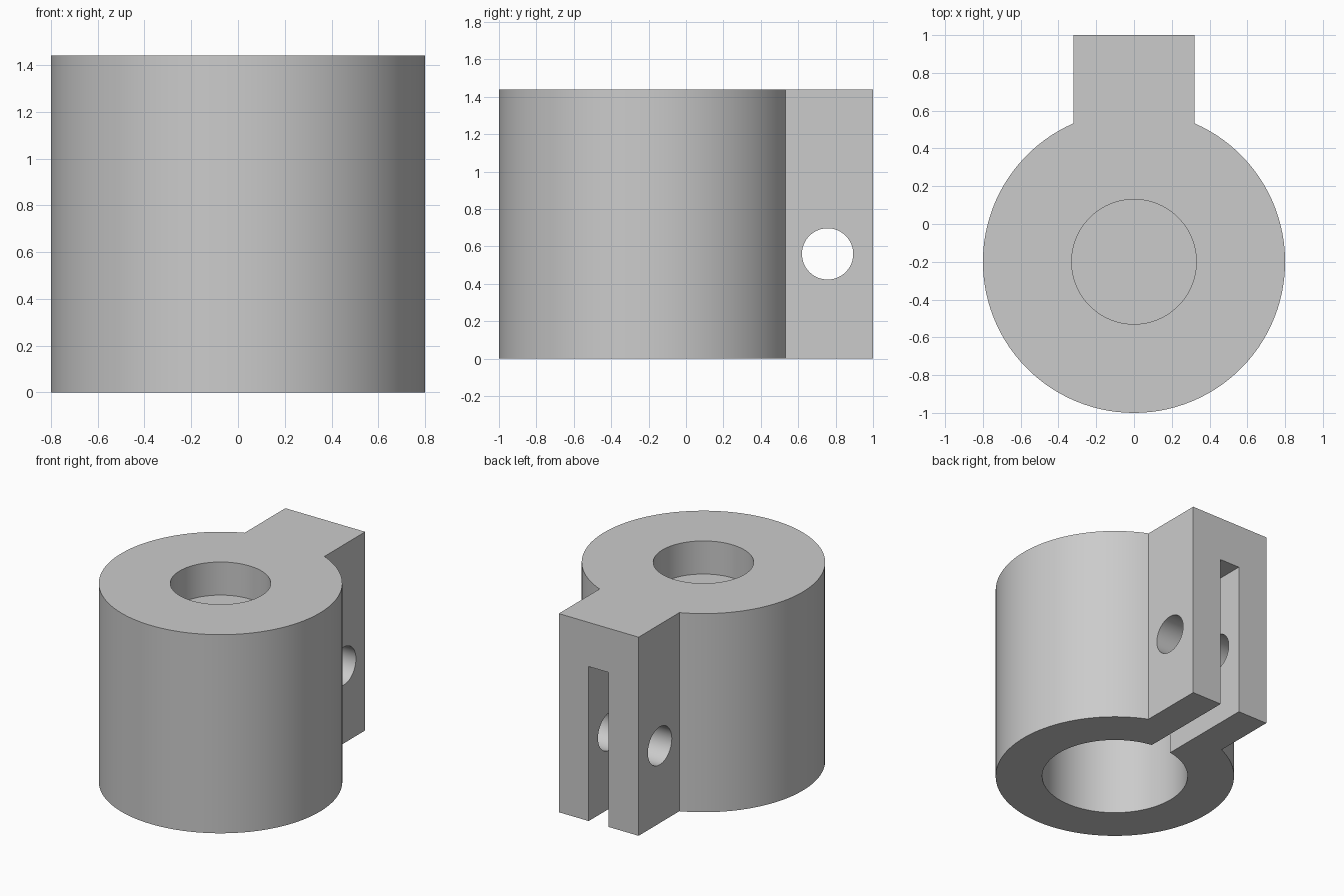
import bpy, bmesh, math
from mathutils import Matrix

cube = bpy.data.objects.get("Cube")
if cube:
    bpy.data.objects.remove(cube, do_unlink=True)

AXIS_Y = -0.2      # centre of the round body
HEIGHT = 1.44
CEILING = 1.12     # top of the lower bore and of the slot

grey = bpy.data.materials.new("plain grey")
grey.use_nodes = True
colour = (0.6, 0.6, 0.6, 1)
grey.diffuse_color = colour
grey.node_tree.nodes["Principled BSDF"].inputs["Base Color"].default_value = colour


def finish(name, bm):
    bmesh.ops.recalc_face_normals(bm, faces=bm.faces)
    mesh = bpy.data.meshes.new(name)
    bm.to_mesh(mesh)
    bm.free()
    mesh.materials.append(grey)
    obj = bpy.data.objects.new(name, mesh)
    bpy.context.collection.objects.link(obj)
    return obj


def keyhole_prism(name, radius, half_width, y_end, z0, z1, steps=96):
    """Extrude a circle that opens into a straight tab towards +y."""
    gap = math.asin(half_width / radius)
    start = math.pi / 2 + gap
    sweep = 2 * math.pi - 2 * gap
    points = []
    for i in range(steps + 1):
        a = start + sweep * i / steps
        points.append((radius * math.cos(a), AXIS_Y + radius * math.sin(a)))
    points += [(half_width, y_end), (-half_width, y_end)]
    bm = bmesh.new()
    face = bm.faces.new([bm.verts.new((x, y, z0)) for x, y in points])
    top = bmesh.ops.extrude_face_region(bm, geom=[face])["geom"]
    verts = [v for v in top if isinstance(v, bmesh.types.BMVert)]
    bmesh.ops.translate(bm, verts=verts, vec=(0, 0, z1 - z0))
    return finish(name, bm)


def cylinder(name, radius, depth, matrix):
    bm = bmesh.new()
    bmesh.ops.create_cone(bm, cap_ends=True, segments=96, radius1=radius,
                          radius2=radius, depth=depth, matrix=matrix)
    return finish(name, bm)


# Round body with its rear clamp lug
clamp = keyhole_prism("clamp_body", 0.8, 0.32, 1.0, 0, HEIGHT)

# Lower bore with the slot that splits the lug, top pocket and cross bolt hole
cutters = [
    keyhole_prism("bore_and_slot_cutter", 0.488, 0.08, 1.2, -0.2, CEILING),
    cylinder("top_pocket_cutter", 0.33, 0.48,
             Matrix.Translation((0, AXIS_Y, HEIGHT))),
    cylinder("bolt_hole_cutter", 0.137, 1.0,
             Matrix.Translation((0, 0.757, 0.56)) @ Matrix.Rotation(math.pi / 2, 4, "Y")),
]

bpy.ops.object.select_all(action="DESELECT")
clamp.select_set(True)
bpy.context.view_layer.objects.active = clamp
for cutter in cutters:
    cutter.hide_render = True
    mod = clamp.modifiers.new(cutter.name, "BOOLEAN")
    mod.operation = "DIFFERENCE"
    mod.solver = "EXACT"
    mod.object = cutter
    bpy.ops.object.modifier_apply(modifier=mod.name)
    bpy.data.objects.remove(cutter, do_unlink=True)

bpy.ops.object.shade_smooth_by_angle(angle=math.radians(30))
